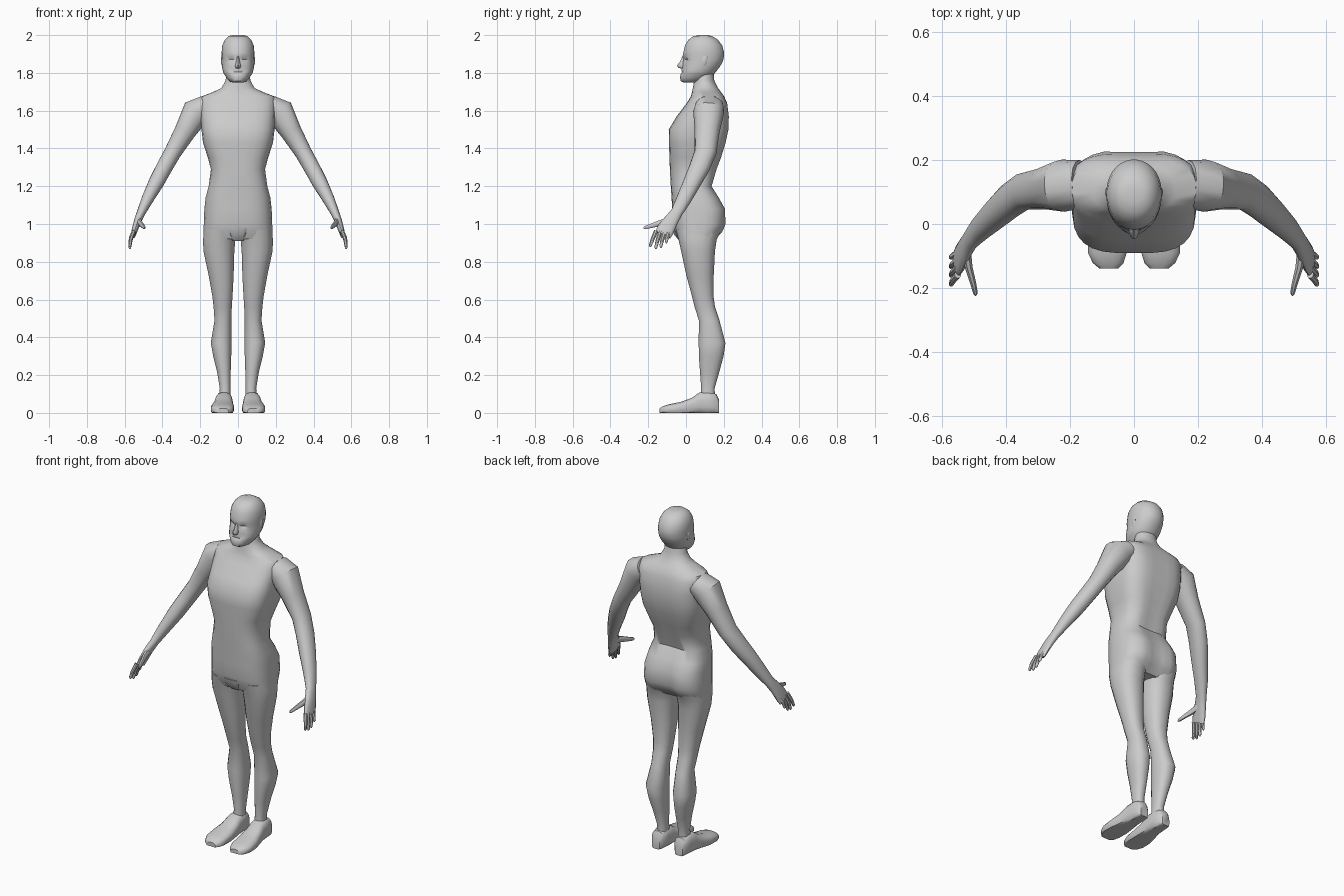
import bpy, bmesh, math
from mathutils import Vector


def oval(x0, x1, y0, y1, n=2.0, count=20):
    """Superellipse filling a 2D box."""
    pts = []
    for i in range(count):
        t = 2 * math.pi * (i + 0.5) / count
        c, s = math.cos(t), math.sin(t)
        px = math.copysign(abs(c) ** (2 / n), c)
        py = math.copysign(abs(s) ** (2 / n), s)
        pts.append(((x0 + x1) / 2 + px * (x1 - x0) / 2,
                    (y0 + y1) / 2 + py * (y1 - y0) / 2))
    return pts


def loft(name, rings, mirror=False, shape=None, angle=40):
    """Skin a list of 3D rings, cap the ends and optionally mirror in x."""
    bm = bmesh.new()
    loops = [[bm.verts.new(p) for p in r] for r in rings]
    for a, b in zip(loops, loops[1:]):
        for i in range(len(a)):
            j = (i + 1) % len(a)
            bm.faces.new((a[i], a[j], b[j], b[i]))
    bm.faces.new(loops[0])
    bm.faces.new(loops[-1])
    if shape:
        for v in bm.verts:
            shape(v.co)
    bmesh.ops.recalc_face_normals(bm, faces=bm.faces)
    me = bpy.data.meshes.new(name)
    bm.to_mesh(me)
    bm.free()
    ob = bpy.data.objects.new(name, me)
    bpy.context.collection.objects.link(ob)
    bpy.ops.object.select_all(action='DESELECT')
    ob.select_set(True)
    bpy.context.view_layer.objects.active = ob
    bpy.ops.object.shade_smooth_by_angle(angle=math.radians(angle))
    if mirror:
        ob.modifiers.new("Mirror", 'MIRROR')
    return ob


def level(z, x0, x1, y0, y1, n=2.0, count=20):
    return [(x, y, z) for x, y in oval(x0, x1, y0, y1, n, count)]


def tube(name, path, n=2.0, count=12):
    """Mirrored limb along (x, y, z, side radius, depth radius) stations."""
    cs = [Vector(p[:3]) for p in path]
    rings = []
    for i, p in enumerate(path):
        t = (cs[min(i + 1, len(cs) - 1)] - cs[max(i - 1, 0)]).normalized()
        v = Vector((0, 1, 0)) if abs(t.y) < 0.8 else Vector((0, 0, 1))
        v = (v - t * v.dot(t)).normalized()
        u = v.cross(t)
        rings.append([cs[i] + u * a + v * b
                      for a, b in oval(-p[3], p[3], -p[4], p[4], n, count)])
    return loft(name, rings, mirror=True)


# Torso and neck, with spine groove and cleft
def groove(co):
    if co.y > 0.1 and co.z < 1.66:
        depth = 0.035 if co.z < 1.12 else 0.016
        co.y -= depth * max(0, 1 - abs(co.x) / 0.07)


torso = [  # z, half width, front, back, squareness
    (1.82, .060, .050, .145, 2), (1.76, .066, .043, .150, 2),
    (1.72, .088, .036, .170, 2.2), (1.70, .130, .032, .185, 2.4),
    (1.675, .195, .025, .203, 2.7), (1.64, .200, .003, .222, 3),
    (1.57, .197, -.050, .232, 3), (1.50, .194, -.092, .230, 3.2),
    (1.43, .186, -.091, .215, 3.2), (1.35, .160, -.088, .190, 3),
    (1.29, .144, -.086, .168, 2.8), (1.20, .156, -.081, .140, 2.8),
    (1.14, .172, -.077, .178, 2.8), (1.08, .179, -.074, .212, 2.8),
    (1.00, .182, -.070, .215, 2.8), (.96, .183, -.060, .198, 2.8),
    (.92, .184, -.042, .160, 2.8)]
loft("torso", [level(z, -w, w, f, b, n, 28) for z, w, f, b, n in torso],
     shape=groove, angle=45)

# Small front panel between the thighs
loft("pelvis_front", [level(z, -w, w, f, .05, 5, 12) for z, w, f in
                      ((.98, .055, -.071), (.945, .045, -.065), (.91, .03, -.035))])

# Legs
leg = [  # z, inner, outer, front, back
    (.97, .006, .181, -.055, .19), (.92, .012, .186, -.042, .165),
    (.86, .018, .185, -.028, .155), (.73, .022, .157, .000, .148),
    (.62, .028, .137, .030, .146), (.56, .032, .130, .045, .155),
    (.49, .035, .125, .067, .178), (.37, .033, .145, .066, .210),
    (.30, .035, .132, .067, .200), (.22, .038, .112, .073, .178),
    (.13, .040, .097, .080, .152), (.07, .038, .102, .075, .155)]
loft("leg", [level(z, a, b, f, k, 2.3, 16) for z, a, b, f, k in leg], mirror=True)

# Feet, lofted from heel to toe
foot = [  # y, inner, outer, top
    (.176, .050, .100, .070), (.160, .036, .112, .100), (.120, .030, .118, .112),
    (.070, .028, .122, .108), (.030, .025, .130, .080), (-.030, .020, .144, .058),
    (-.090, .022, .145, .046), (-.122, .032, .130, .036), (-.140, .050, .108, .024)]
loft("foot", [[(x, y, max(z, 0)) for x, z in oval(a, b, -.012, t, 2.7, 16)]
              for y, a, b, t in foot], mirror=True)

# Arms down to the palm
tube("arm", [
    (.165, .125, 1.625, .060, .075), (.222, .120, 1.592, .078, .082),
    (.280, .112, 1.490, .058, .066), (.345, .103, 1.380, .046, .058),
    (.390, .072, 1.300, .044, .055), (.430, .035, 1.225, .042, .048),
    (.480, -.012, 1.130, .032, .040), (.513, -.050, 1.060, .023, .032),
    (.530, -.078, 1.020, .020, .038), (.546, -.108, .970, .016, .046),
    (.554, -.122, .943, .013, .044)], n=2.2, count=14)

# Fingers and thumb
for base_y, tip_y, tip_z in ((-.159, -.189, .878), (-.135, -.160, .868),
                             (-.112, -.133, .874), (-.091, -.104, .898)):
    tube("finger", [(.552, base_y, .962, .011, .012),
                    (.567, (base_y + tip_y) / 2 - .003, (.962 + tip_z) / 2, .010, .011),
                    (.573, tip_y, tip_z + .008, .008, .008),
                    (.573, tip_y, tip_z, .003, .003)], count=8)
tube("thumb", [(.527, -.080, 1.020, .017, .020), (.518, -.135, 1.005, .013, .017),
               (.504, -.185, .990, .010, .012), (.497, -.215, .981, .008, .009),
               (.496, -.224, .978, .003, .004)], count=8)


# Head, with eye sockets and a mouth line pressed in
def face(co):
    if co.y < 0.06:
        d = math.hypot((abs(co.x) - .036) / .022, (co.z - 1.872) / .016)
        co.y += .016 * max(0, 1 - d)
        if abs(co.x) < .05 and abs(co.z - 1.802 - abs(co.x) * .25) < .006:
            co.y += .006


head = [  # z, half width, front, back
    (2.0, .030, .070, .115), (1.994, .050, .038, .140), (1.975, .070, .012, .170),
    (1.945, .084, -.006, .192), (1.91, .087, -.014, .202), (1.892, .087, -.018, .202),
    (1.872, .087, -.014, .199), (1.855, .086, -.016, .193), (1.83, .085, -.020, .178),
    (1.812, .081, -.026, .164), (1.804, .079, -.027, .158), (1.795, .075, -.028, .150),
    (1.775, .062, -.033, .130), (1.757, .047, -.028, .095), (1.748, .028, -.012, .06)]
loft("head", [level(z, -w, w, f, b, 2.1, 32) for z, w, f, b in head], shape=face)

# Nose
loft("nose", [level(z, -w, w, f, .01, 2, 10) for z, w, f in
              ((1.89, .006, -.018), (1.86, .010, -.032),
               (1.838, .016, -.048), (1.828, .014, -.042), (1.822, .009, -.024))])

# Ears
tube("ear", [(.078, .095, 1.895, .006, .008), (.083, .100, 1.88, .008, .016),
             (.082, .096, 1.85, .008, .014), (.078, .090, 1.83, .005, .006)], count=8)
